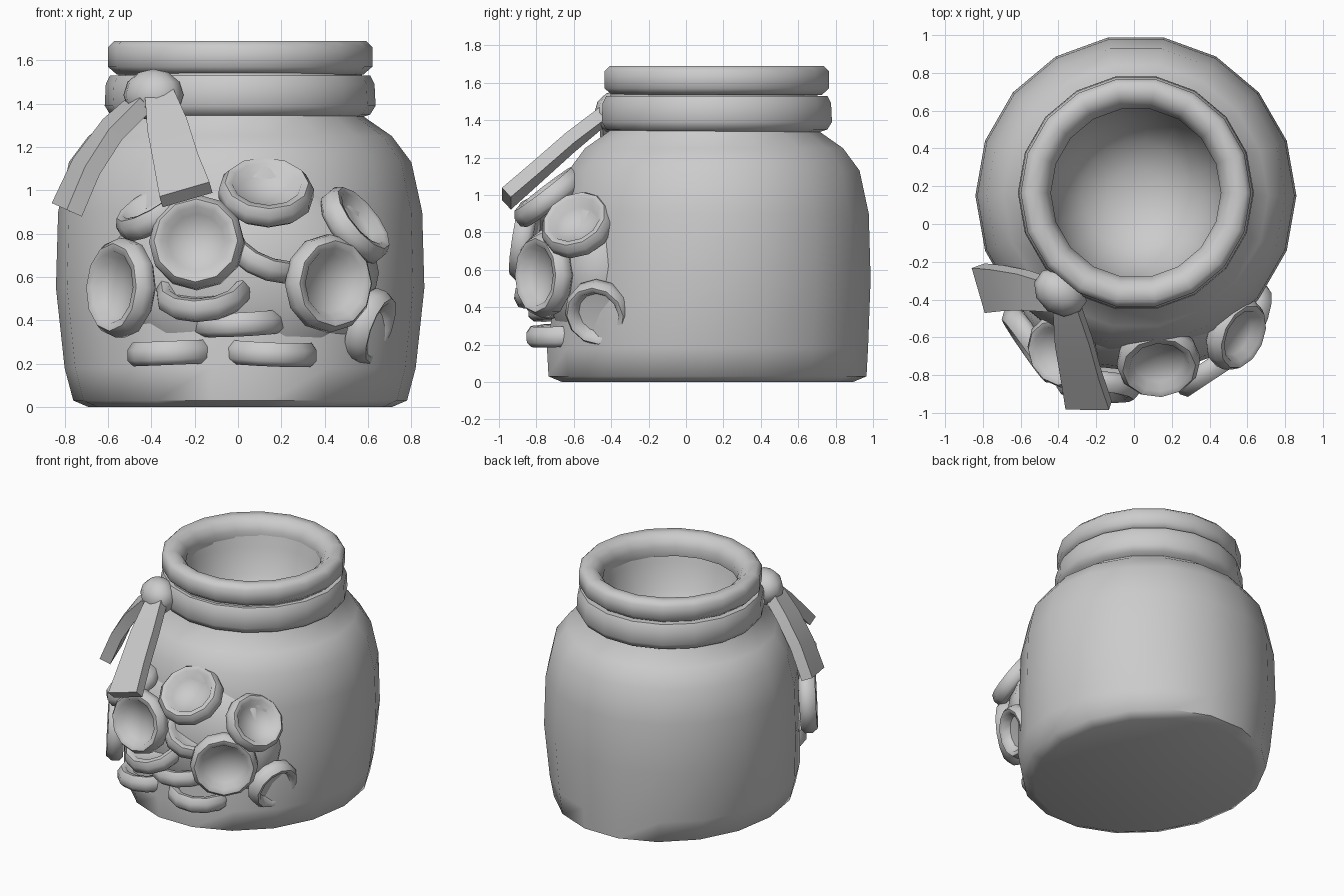
import bpy, bmesh, math
from mathutils import Vector, Matrix

if "Cube" in bpy.data.objects:
    bpy.data.objects.remove(bpy.data.objects["Cube"])

AX, AY = 0.01, 0.15          # jar axis


def finish(bm, name, angle=60):
    bmesh.ops.recalc_face_normals(bm, faces=bm.faces)
    me = bpy.data.meshes.new(name)
    bm.to_mesh(me)
    bm.free()
    ob = bpy.data.objects.new(name, me)
    bpy.context.collection.objects.link(ob)
    bpy.ops.object.select_all(action='DESELECT')
    ob.select_set(True)
    bpy.context.view_layer.objects.active = ob
    bpy.ops.object.shade_smooth_by_angle(angle=math.radians(angle))
    return ob


def lathe(profile, sides, closed=False):
    """Spin an (r, z) profile around z; points with r = 0 become poles."""
    bm = bmesh.new()
    rings = []
    for r, z in profile:
        if r == 0:
            rings.append([bm.verts.new((0, 0, z))] * sides)
        else:
            rings.append([bm.verts.new((r * math.cos(2 * math.pi * i / sides),
                                        r * math.sin(2 * math.pi * i / sides), z))
                          for i in range(sides)])
    pairs = list(zip(rings, rings[1:]))
    if closed:
        pairs.append((rings[-1], rings[0]))
    for a, b in pairs:
        for i in range(sides):
            j = (i + 1) % sides
            quad = list(dict.fromkeys((a[i], a[j], b[j], b[i])))
            bm.faces.new(quad)
    return bm


# Jar body with a bowl-shaped inside
bm = lathe([(0, 0), (0.70, 0), (0.77, 0.03), (0.81, 0.18), (0.85, 0.55),
            (0.84, 0.9), (0.79, 1.13), (0.70, 1.25), (0.57, 1.34), (0.56, 1.58),
            (0.47, 1.58), (0.45, 1.5), (0.40, 1.32), (0.29, 1.18), (0.15, 1.11), (0, 1.09)], 18)
for v in bm.verts:           # base is deeper than wide
    if v.co.z < 0.2:
        v.co.y = v.co.y * (1.13 - 0.3 * v.co.z) - 0.035
bm.transform(Matrix.Translation((AX, AY, 0)))
finish(bm, "jar_body")

# Rolled rim and the ribbon band under it
bm = lathe([(0.45, 1.61), (0.48, 1.66), (0.52, 1.69), (0.58, 1.69), (0.61, 1.66),
            (0.61, 1.57), (0.57, 1.535), (0.46, 1.54)], 18, True)
bm.transform(Matrix.Translation((AX, 0.165, 0)))
finish(bm, "jar_rim")
bm = lathe([(0.54, 1.53), (0.60, 1.53), (0.62, 1.49), (0.625, 1.39),
            (0.60, 1.35), (0.54, 1.33)], 18, True)
bm.transform(Matrix.Translation((AX, 0.165, 0)))
finish(bm, "ribbon_band")

# Bulging mass behind the cookies
bm = bmesh.new()
bmesh.ops.create_uvsphere(bm, u_segments=16, v_segments=10, radius=1)
bm.transform(Matrix.Translation((0.03, -0.45, 0.62)) @ Matrix.Diagonal((0.62, 0.33, 0.50, 1)))
finish(bm, "cookie_backing")

# Dished cookies: centre, facing direction, radius
cookies = [
    ((-0.19, -0.86, 0.76), (-0.08, -0.97, 0.15), 0.22),
    ((-0.54, -0.64, 0.55), (-0.82, -0.57, 0.05), 0.23),
    ((0.42, -0.76, 0.57), (0.55, -0.83, 0.0), 0.225),
    ((0.13, -0.73, 0.99), (0.05, -0.60, 0.78), 0.22),
    ((0.54, -0.58, 0.84), (0.72, -0.32, 0.58), 0.20),
    ((-0.16, -0.72, 0.53), (-0.10, -0.45, 0.88), 0.22),
    ((0.01, -0.63, 0.39), (-0.05, -0.05, 1.0), 0.22),
    ((-0.30, -0.60, 0.25), (-0.04, 0.0, 1.0), 0.21),
    ((0.15, -0.64, 0.25), (0.04, -0.04, 1.0), 0.22),
    ((0.61, -0.47, 0.37), (0.90, -0.30, -0.33), 0.18),
    ((-0.38, -0.67, 0.91), (-0.50, -0.25, 0.83), 0.20),
    ((0.14, -0.70, 0.72), (0.35, -0.45, 0.82), 0.21),
]
dish = [(0, -0.01), (0.6, 0.0), (0.73, 0.05), (0.88, 0.055), (1, 0.02),
        (1, -0.03), (0.88, -0.055), (0, -0.055)]
for n, (c, d, r) in enumerate(cookies, 1):
    bm = lathe([(p * r, z) for p, z in dish], 12)
    rot = Vector(d).to_track_quat('Z', 'Y').to_matrix().to_4x4()
    bm.transform(Matrix.Translation(c) @ rot)
    finish(bm, f"cookie_{n}")


# Ribbon tails: rectangular section swept along a path
def tail(name, path, across, widths, thick):
    bm = bmesh.new()
    pts = [Vector(p) for p in path]
    rings = []
    for i, p in enumerate(pts):
        t = (pts[min(i + 1, len(pts) - 1)] - pts[max(i - 1, 0)]).normalized()
        w = Vector(across)
        w = (w - t * w.dot(t)).normalized()
        n = t.cross(w) * thick / 2
        w *= widths[i] / 2
        rings.append([bm.verts.new(p + s) for s in (w + n, n - w, -w - n, w - n)])
    for a, b in zip(rings, rings[1:]):
        for i in range(4):
            j = (i + 1) % 4
            bm.faces.new((a[i], a[j], b[j], b[i]))
    bm.faces.new(rings[0])
    bm.faces.new(rings[-1])
    finish(bm, name, 50)


tail("ribbon_tail_left",
     [(-0.43, -0.38, 1.42), (-0.58, -0.35, 1.28), (-0.70, -0.34, 1.11), (-0.79, -0.34, 0.91)],
     (-0.35, 1, 0), (0.16, 0.20, 0.23, 0.25), 0.08)
tail("ribbon_tail_front",
     [(-0.36, -0.42, 1.44), (-0.32, -0.62, 1.28), (-0.28, -0.80, 1.12), (-0.24, -0.96, 0.98)],
     (1, -0.1, 0.2), (0.13, 0.19, 0.21, 0.24), 0.07)

# Knot
bm = bmesh.new()
bmesh.ops.create_uvsphere(bm, u_segments=10, v_segments=6, radius=1)
bm.transform(Matrix.Translation((-0.39, -0.36, 1.44)) @ Matrix.Rotation(-0.6, 4, 'Z')
             @ Matrix.Diagonal((0.15, 0.12, 0.12, 1)))
finish(bm, "ribbon_knot")
